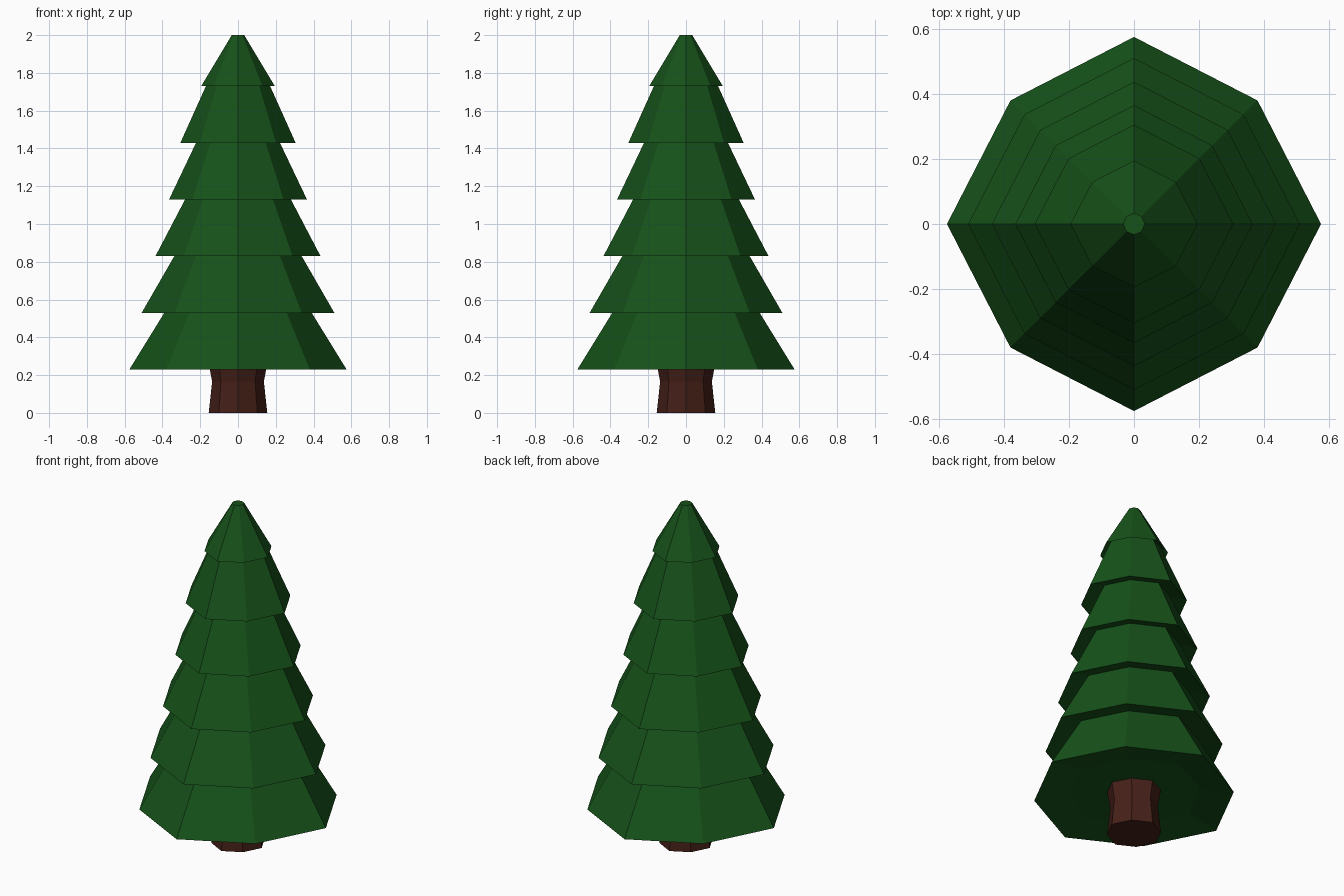
import bpy, bmesh
from math import cos, sin, pi

if "Cube" in bpy.data.objects:
    bpy.data.objects.remove(bpy.data.objects["Cube"])

DIAG = 0.934  # corners on the diagonals sit slightly closer in


def material(name, rgb):
    mat = bpy.data.materials.new(name)
    mat.diffuse_color = (*rgb, 1)
    mat.use_nodes = True
    mat.node_tree.nodes["Principled BSDF"].inputs["Base Color"].default_value = mat.diffuse_color
    return mat


def ringed_solid(name, profile, mat):
    """Stack eight-sided rings given as (radius, z, diagonal factor) and cap both ends."""
    bm = bmesh.new()
    rings = []
    for r, z, d in profile:
        rings.append([bm.verts.new((r * (d if i % 2 else 1) * cos(i * pi / 4),
                                    r * (d if i % 2 else 1) * sin(i * pi / 4), z))
                      for i in range(8)])
    for a, b in zip(rings, rings[1:]):
        for i in range(8):
            j = (i + 1) % 8
            bm.faces.new((a[i], a[j], b[j], b[i]))
    bm.faces.new(rings[0][::-1])
    bm.faces.new(rings[-1])
    bmesh.ops.recalc_face_normals(bm, faces=bm.faces)
    mesh = bpy.data.meshes.new(name)
    bm.to_mesh(mesh)
    bm.free()
    mesh.materials.append(mat)
    obj = bpy.data.objects.new(name, mesh)
    bpy.context.collection.objects.link(obj)
    return obj


green = material("needles", (0.008, 0.085, 0.01))
brown = material("bark", (0.058, 0.014, 0.009))

# Trunk: flared foot, narrow waist, widening under the branches
ringed_solid("trunk", [(0.155, 0, DIAG), (0.137, 0.165, DIAG), (0.155, 0.262, DIAG)], brown)

# Foliage: skirt radius and radius where the next skirt hides it
tiers = [(0.575, 0.39), (0.51, 0.337), (0.437, 0.28),
         (0.365, 0.222), (0.305, 0.17), (0.195, None)]
LIFT = 0.03  # undersides are slightly hollow
profile = [(0.38, 0.23 + LIFT, DIAG)]
for k, (skirt, neck) in enumerate(tiers):
    z = 0.23 + 0.3 * k
    profile.append((skirt, z, DIAG))
    if neck:
        profile.append((neck - (skirt - neck) * LIFT / 0.3, z + 0.3 + LIFT, DIAG))
profile.append((0.033, 2.0, 1))
ringed_solid("foliage", profile, green)
